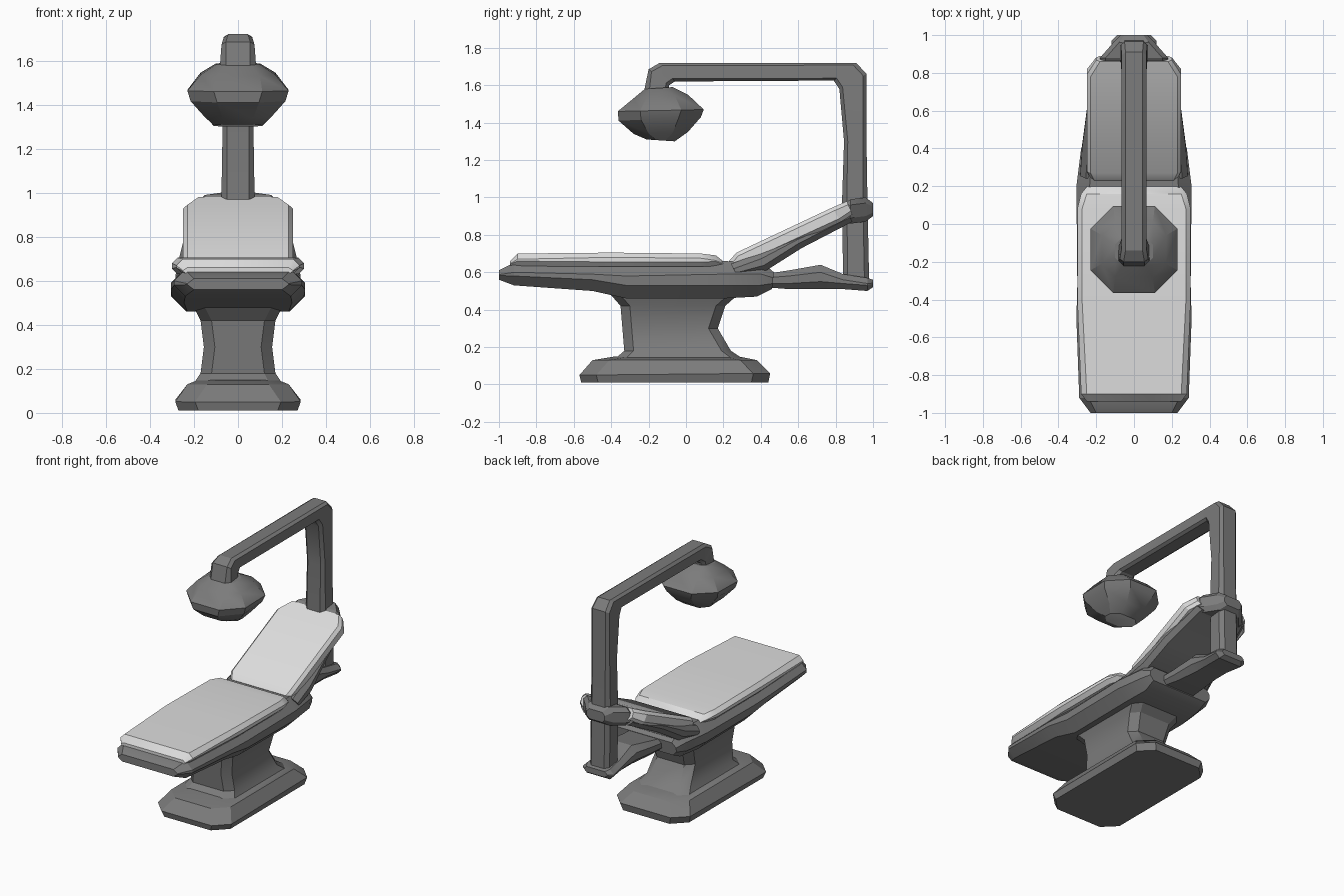
import bpy
import bmesh
from mathutils import Vector

cube = bpy.data.objects.get("Cube")
if cube:
    bpy.data.objects.remove(cube, do_unlink=True)


def material(name, value):
    m = bpy.data.materials.new(name)
    m.use_nodes = True
    colour = (value, value, value, 1)
    m.diffuse_color = colour
    m.node_tree.nodes["Principled BSDF"].inputs["Base Color"].default_value = colour
    return m


FRAME = material("dark grey frame", 0.2)
PAD = material("light grey upholstery", 0.72)


def ring(a, b, half, cut, x=0):
    """Rectangle with cut corners, spanning a to b in the side plane and 2 * half in x."""
    a, b = Vector((x, *a)), Vector((x, *b))
    along = (b - a).normalized() * min(cut, (b - a).length * 0.45)
    wide = Vector((half, 0, 0))
    narrow = Vector((max(half - cut, half * 0.3), 0, 0))
    return [a - narrow, a + narrow, a + along + wide, b - along + wide,
            b + narrow, b - narrow, b - along - wide, a + along - wide]


def loft(name, sections, mat, extra=None, rule=None):
    """Skin through sections; faces matching the rule take the extra material."""
    bm = bmesh.new()
    loops = [[bm.verts.new(p) for p in ring(*s)] for s in sections]
    for lo, hi in zip(loops, loops[1:]):
        for i in range(len(lo)):
            j = (i + 1) % len(lo)
            bm.faces.new((lo[i], lo[j], hi[j], hi[i]))
    bm.faces.new(loops[0][::-1])
    bm.faces.new(loops[-1])
    bmesh.ops.recalc_face_normals(bm, faces=bm.faces)
    if rule:
        for f in bm.faces:
            f.material_index = int(rule(f))
    mesh = bpy.data.meshes.new(name)
    bm.to_mesh(mesh)
    bm.free()
    mesh.materials.append(mat)
    if extra:
        mesh.materials.append(extra)
    ob = bpy.data.objects.new(name, mesh)
    bpy.context.collection.objects.link(ob)
    bpy.ops.object.select_all(action="DESELECT")
    ob.select_set(True)
    bpy.context.view_layer.objects.active = ob
    bpy.ops.object.shade_smooth_by_angle(angle=0.5)
    return ob


# Floor base and waisted pedestal
loft("base", [
    ((-.56, .01), (.44, .01), .27, .09),
    ((-.57, .05), (.45, .06), .285, .09),
    ((-.50, .13), (.38, .13), .23, .09),
    ((-.38, .15), (.28, .15), .18, .08)], FRAME)
loft("pedestal", [
    ((-.40, .12), (.33, .12), .21, .06),
    ((-.33, .18), (.24, .18), .17, .05),
    ((-.34, .30), (.17, .30), .155, .05),
    ((-.35, .42), (.21, .42), .17, .05),
    ((-.42, .50), (.30, .50), .21, .05)], FRAME)

# Seat tray, deepening towards the back hinge
loft("seat_tray", [
    ((-1.0, .56), (-1.0, .61), .23, .03),
    ((-.92, .53), (-.92, .65), .29, .05),
    ((-.50, .50), (-.50, .65), .305, .06),
    ((-.32, .46), (-.32, .65), .30, .07),
    ((.20, .46), (.20, .66), .305, .07),
    ((.38, .47), (.41, .65), .28, .06),
    ((.46, .51), (.47, .60), .25, .03)], FRAME)

# Upholstery
loft("seat_cushion", [
    ((-.94, .63), (-.94, .66), .25, .02),
    ((-.90, .63), (-.90, .70), .28, .03),
    ((-.40, .63), (-.40, .705), .30, .025),
    ((.08, .63), (.08, .70), .30, .025),
    ((.16, .63), (.16, .69), .28, .03),
    ((.21, .63), (.21, .65), .24, .02)], PAD)
loft("backrest_cushion", [
    ((.26, .62), (.23, .66), .23, .02),
    ((.31, .63), (.27, .705), .25, .02),
    ((.83, .87), (.78, .945), .25, .02),
    ((.89, .91), (.86, .98), .20, .02)], PAD)
loft("backrest_shell", [
    ((.28, .57), (.24, .645), .285, .03),
    ((.43, .61), (.39, .70), .275, .03),
    ((.62, .73), (.58, .80), .25, .03),
    ((.89, .87), (.86, .92), .20, .03)], FRAME)

# Link from the tray to the lamp post, with hinge brackets
loft("lower_link", [
    ((.42, .52), (.42, .59), .14, .02),
    ((.55, .51), (.55, .61), .13, .03),
    ((.72, .51), (.72, .64), .12, .04),
    ((.84, .51), (.84, .59), .11, .03),
    ((.97, .50), (.97, .57), .12, .03),
    ((1.0, .52), (1.0, .56), .09, .02)], FRAME)
loft("upper_bracket", [
    ((.80, .87), (.80, .93), .18, .02),
    ((.88, .86), (.88, .99), .18, .03),
    ((.96, .87), (.96, 1.0), .11, .03),
    ((1.0, .90), (1.0, .97), .07, .02)], FRAME)

# Post, overhead arm and drop to the lamp in one bent bar
loft("post_and_arm", [
    ((.84, .51), (.98, .51), .075, .025),
    ((.835, 1.0), (.97, 1.0), .075, .025),
    ((.845, 1.30), (.965, 1.30), .07, .02),
    ((.82, 1.58), (.965, 1.66), .07, .02),
    ((.79, 1.625), (.91, 1.72), .065, .02),
    ((-.06, 1.62), (-.14, 1.72), .065, .02),
    ((-.09, 1.60), (-.20, 1.685), .075, .02),
    ((-.09, 1.53), (-.23, 1.54), .085, .03)], FRAME)

# Faceted lamp head, tipped forward, with a pale lens underneath
loft("lamp_head", [
    ((-.22, 1.58), (-.07, 1.59), .10, .04),
    ((-.28, 1.53), (.01, 1.55), .17, .07),
    ((-.365, 1.46), (.095, 1.47), .23, .12),
    ((-.36, 1.41), (.08, 1.43), .215, .12),
    ((-.28, 1.34), (.01, 1.35), .15, .08),
    ((-.21, 1.31), (-.06, 1.30), .11, .05)],
    FRAME, PAD, lambda f: f.normal.z < -.95)
